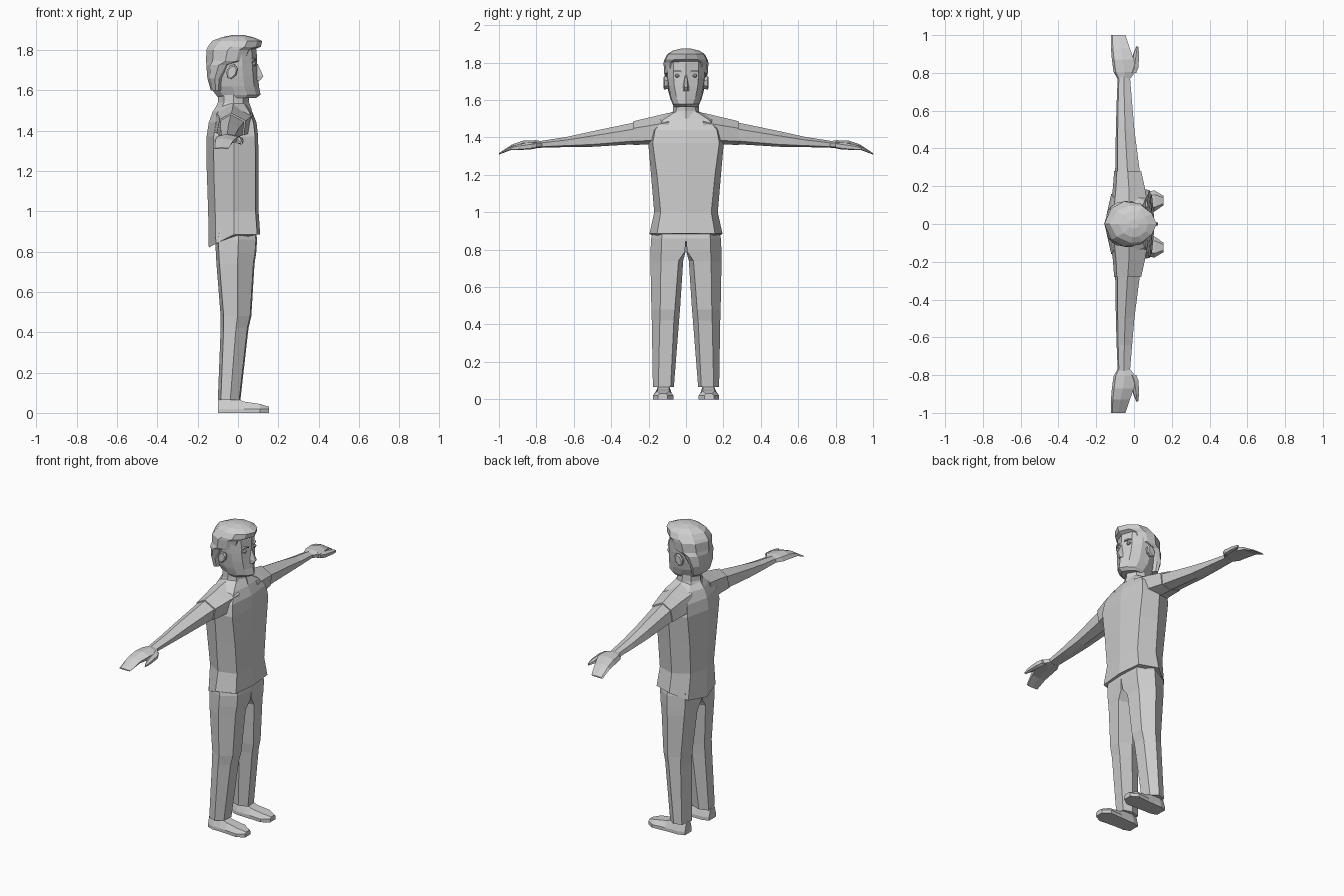
import bpy, bmesh, math

grey = bpy.data.materials.new("plain_grey")
grey.diffuse_color = (0.62, 0.62, 0.62, 1)


def loft(name, rings, mirror=False):
    """Skin a list of closed rings, cap both ends, optionally mirror across y."""
    bm = bmesh.new()
    loops = [[bm.verts.new(p) for p in ring] for ring in rings]
    n = len(loops[0])
    for a, b in zip(loops, loops[1:]):
        for i in range(n):
            j = (i + 1) % n
            bm.faces.new((a[i], a[j], b[j], b[i]))
    bm.faces.new(loops[0])
    bm.faces.new(loops[-1])
    bmesh.ops.recalc_face_normals(bm, faces=bm.faces)
    me = bpy.data.meshes.new(name)
    bm.to_mesh(me)
    bm.free()
    me.materials.append(grey)
    ob = bpy.data.objects.new(name, me)
    bpy.context.collection.objects.link(ob)
    if mirror:
        m = ob.modifiers.new("mirror", 'MIRROR')
        m.use_axis = (False, True, False)
        m.use_mirror_merge = False
    return ob


def both(half):
    """Complete a half ring whose first and last points lie on y = 0."""
    return half + [(x, -y, z) for x, y, z in half[-2:0:-1]]


# Shirt body: height, front, back, panel half width, side half width, back hem drop
def shirt_ring(z, xf, xb, yp, yw, drop=0.0):
    return both([(xf, 0, z), (xf - .015, yp, z), (-.02, yw, z),
                 (xb + .035, yp - .02, z - drop * .7), (xb, 0, z - drop)])


loft("shirt", [shirt_ring(*r) for r in [
    (.885, .11, -.145, .155, .195, .065),
    (1.0, .102, -.148, .135, .17),
    (1.2, .102, -.155, .155, .187),
    (1.37, .10, -.156, .178, .202),
    (1.44, .092, -.145, .165, .19),
    (1.495, .07, -.125, .12, .165),
    (1.535, .045, -.10, .06, .08)]])


# Sleeves, arms and hands run along y: y, back, front, bottom, top
def arm_ring(y, x0, x1, lo, hi):
    w, h = x1 - x0, hi - lo
    return [(x0, y, lo + .2 * h), (x0 + .1 * w, y, lo + .75 * h),
            (x0 + .5 * w, y, hi), (x1, y, lo + .7 * h),
            (x1 - .06 * w, y, lo + .15 * h), (x0 + .5 * w, y, lo)]


loft("sleeve", [arm_ring(*r) for r in [
    (.09, -.125, .075, 1.36, 1.532),
    (.19, -.112, .058, 1.362, 1.508),
    (.28, -.105, .038, 1.36, 1.487)]], True)
loft("arm", [arm_ring(*r) for r in [
    (.25, -.10, .034, 1.365, 1.485),
    (.50, -.096, .002, 1.35, 1.433),
    (.64, -.092, -.01, 1.348, 1.402),
    (.785, -.086, -.022, 1.345, 1.38)]], True)
loft("hand", [arm_ring(*r) for r in [
    (.77, -.088, -.02, 1.345, 1.38),
    (.805, -.108, .008, 1.342, 1.385),
    (.87, -.117, .0, 1.338, 1.383),
    (.93, -.122, -.022, 1.335, 1.362),
    (1.0, -.122, -.045, 1.308, 1.316)]], True)
loft("thumb", [arm_ring(*r) for r in [
    (.80, -.03, .012, 1.342, 1.378),
    (.83, -.02, .024, 1.336, 1.374),
    (.90, -.004, .027, 1.332, 1.362),
    (.94, .012, .022, 1.332, 1.348)]], True)


# Trousers: height, back, front, inner ridge, inner panel edge, outer panel edge, outer ridge
def leg_ring(z, x0, x1, yi, pi, po, yo):
    return [(x1, pi, z), (x1 - .006, po, z), (x0 + .55 * (x1 - x0), yo, z),
            (x0 + .015, po + .015, z), (x0, pi, z), (x0 + .5 * (x1 - x0), yi, z)]


loft("trouser_leg", [leg_ring(*r) for r in [
    (.95, -.10, .08, 0, 0, .12, .165),
    (.86, -.112, .095, 0, 0, .13, .186),
    (.79, -.11, .09, .002, .006, .132, .19),
    (.74, -.107, .082, .015, .04, .134, .19),
    (.48, -.086, .066, .032, .06, .138, .185),
    (.42, -.086, .052, .037, .065, .14, .183),
    (.065, -.10, .012, .065, .082, .148, .177)]], True)


# Shoes run along x: position, half width, top height, centre y
def shoe_ring(x, w, top, c):
    return [(x, c - w, 0), (x, c - w, .02), (x, c - .6 * w, top),
            (x, c + .6 * w, top), (x, c + w, .02), (x, c + w, 0)]


loft("shoe", [shoe_ring(*r) for r in [
    (-.10, .034, .068, .12), (-.06, .048, .075, .12), (-.01, .048, .072, .12),
    (.03, .05, .056, .12), (.11, .055, .044, .122), (.155, .026, .03, .124)]], True)


# Neck
def neck_ring(z, xf, xb, w):
    m = (xf + xb) / 2
    return both([(xf, 0, z), (xf - .03, w * .75, z), (m, w, z),
                 (xb + .03, w * .75, z), (xb, 0, z)])


loft("neck", [neck_ring(*r) for r in [
    (1.50, .07, -.115, .085), (1.54, .055, -.10, .07), (1.60, .055, -.10, .066)]])


# Head and hair: height, front, front edge half width, side half width, back
def head_ring(z, xf, a, w, xb):
    n = xf - xb
    return both([(xf, 0, z), (xf - .1 * n, a, z), (xb + .7 * n, w * .94, z),
                 (xb + .45 * n, w, z), (xb + .15 * n, w * .68, z), (xb, 0, z)])


loft("head", [head_ring(*r) for r in [
    (1.562, .09, .028, .062, -.095),
    (1.578, .112, .036, .072, -.11),
    (1.62, .104, .052, .086, -.14),
    (1.67, .10, .062, .096, -.15),
    (1.72, .096, .066, .104, -.152),
    (1.80, .092, .066, .108, -.15),
    (1.845, .06, .05, .09, -.11)]])
loft("hair", [head_ring(*r) for r in [
    (1.60, -.08, .06, .082, -.135),
    (1.66, -.07, .07, .098, -.152),
    (1.725, -.02, .08, .112, -.157),
    (1.745, .055, .085, .117, -.158),
    (1.80, .075, .085, .12, -.157),
    (1.816, .113, .062, .116, -.15),
    (1.845, .12, .055, .10, -.128),
    (1.864, .075, .04, .07, -.08),
    (1.875, .025, .015, .025, -.025)]])

# Nose: wedge widening to the tip
loft("nose", [[(.085, -w, z), (x, -w * .4, z), (x, w * .4, z), (.085, w, z)]
              for z, x, w in [(1.73, .098, .008), (1.67, .126, .018), (1.648, .108, .02)]])


# Ears: tapered ovals leaning out from the head
def ear_ring(y, s):
    return [(-.03 + s * (.028 * math.cos(t) + .008 * math.sin(t)), y,
             1.692 + s * .038 * math.sin(t)) for t in
            [k * math.tau / 7 + .4 for k in range(7)]]


loft("ear", [ear_ring(.085, .7), ear_ring(.115, 1), ear_ring(.121, .75)], True)


# Eyes and brows
def eye_ring(x, s):
    return [(x, .048 + s * .013 * math.cos(k * math.tau / 8),
             1.73 + s * .01 * math.sin(k * math.tau / 8)) for k in range(8)]


loft("eye", [eye_ring(.07, 1), eye_ring(.084, 1), eye_ring(.089, .5)], True)
loft("brow", [[(.07, y, z - .004), (x, y, z - .004), (x, y, z + .004), (.07, y, z + .004)]
              for y, x, z in [(.025, .094, 1.752), (.05, .087, 1.757), (.07, .076, 1.75)]], True)
